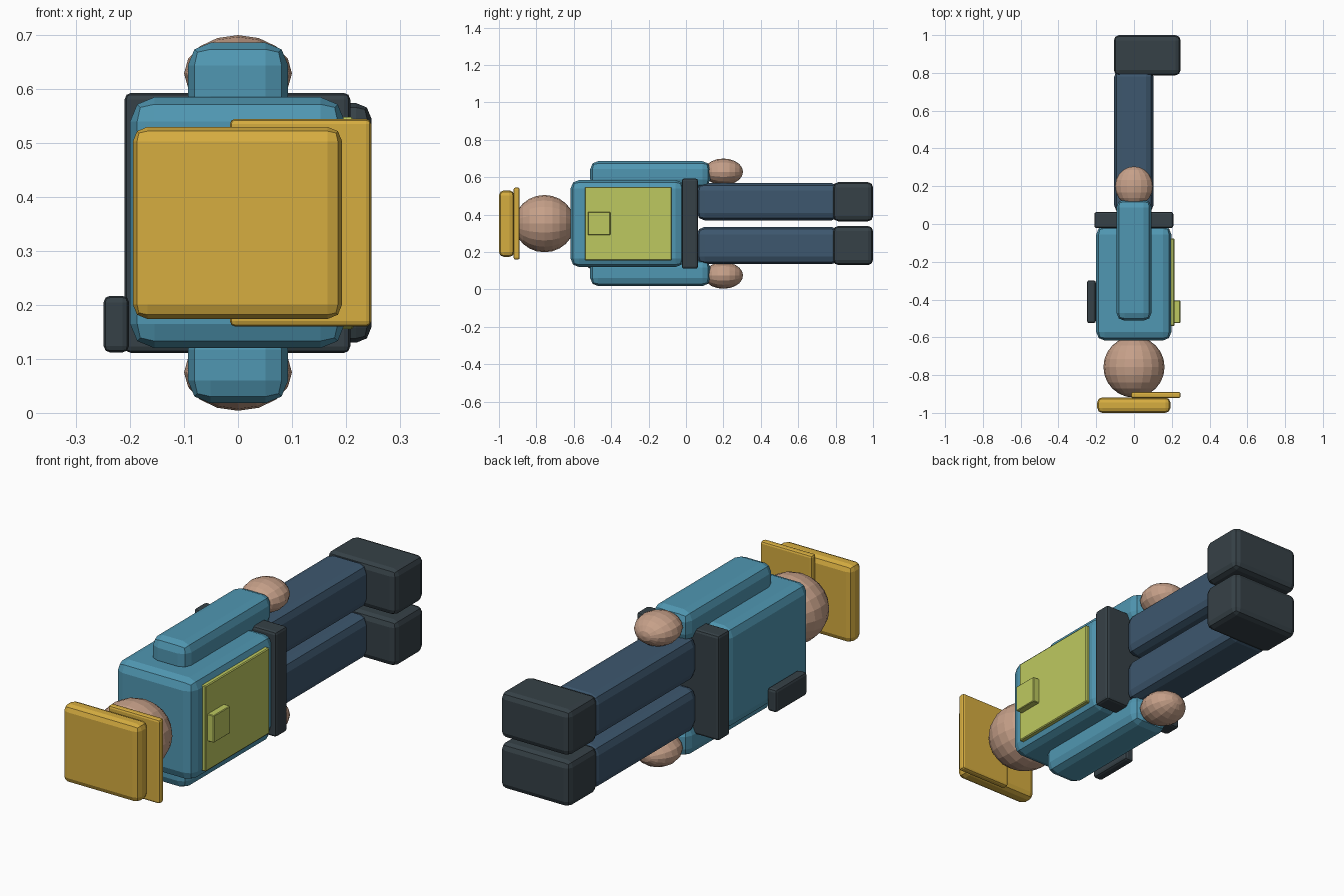
import bpy, bmesh
from mathutils import Matrix

if "Cube" in bpy.data.objects:
    bpy.data.objects.remove(bpy.data.objects["Cube"])


def srgb(r, g, b):
    f = lambda c: (c / 255 / 12.92) if c < 10 else ((c / 255 + 0.055) / 1.055) ** 2.4
    return (f(r), f(g), f(b), 1.0)


def material(name, rgb):
    m = bpy.data.materials.new(name)
    m.diffuse_color = srgb(*rgb)
    m.use_nodes = True
    m.node_tree.nodes["Principled BSDF"].inputs["Base Color"].default_value = m.diffuse_color
    return m


YELLOW = material("helmet yellow", (214, 173, 64))
LIME = material("vest lime", (190, 201, 96))
TEAL = material("shirt teal", (80, 151, 178))
NAVY = material("trouser navy", (61, 87, 110))
DARK = material("dark grey", (54, 65, 71))
SKIN = material("skin", (198, 160, 137))

MID_Z = 0.352  # mirror plane between left and right limbs


def finish(name, bm, mat):
    bmesh.ops.recalc_face_normals(bm, faces=bm.faces)
    mesh = bpy.data.meshes.new(name)
    bm.to_mesh(mesh)
    bm.free()
    mesh.materials.append(mat)
    obj = bpy.data.objects.new(name, mesh)
    bpy.context.collection.objects.link(obj)
    return obj


def box(name, xr, yr, zr, bevel, mat, segments=2):
    """Bevelled box given by its ranges along each axis."""
    bm = bmesh.new()
    bmesh.ops.create_cube(bm, size=1)
    for v in bm.verts:
        for i, (lo, hi) in enumerate((xr, yr, zr)):
            v.co[i] = lo if v.co[i] < 0 else hi
    obj = finish(name, bm, mat)
    if bevel:
        mod = obj.modifiers.new("Bevel", 'BEVEL')
        mod.width = bevel
        mod.segments = segments
        mod.limit_method = 'NONE'
    return obj


def ball(name, centre, radii, mat, segs=20, rings=12):
    """Faceted ellipsoid with its poles along y."""
    bm = bmesh.new()
    mat4 = (Matrix.Translation(centre) @ Matrix.Diagonal((*radii, 1))
            @ Matrix.Rotation(1.5707963, 4, 'X'))
    bmesh.ops.create_uvsphere(bm, u_segments=segs, v_segments=rings,
                              radius=1, matrix=mat4)
    return finish(name, bm, mat)


# Head and helmet
ball("head", (0, -0.757, MID_Z), (0.162, 0.162, 0.153), SKIN)
box("helmet_shell", (-0.195, 0.193), (-1.0, -0.918), (0.174, 0.53), 0.027, YELLOW)
box("helmet_brim", (-0.015, 0.247), (-0.922, -0.889), (0.16, 0.545), 0.01, YELLOW)

# Body and belt
box("torso", (-0.2, 0.198), (-0.617, -0.01), (0.12, 0.585), 0.045, TEAL)
box("belt", (-0.21, 0.208), (-0.022, 0.064), (0.111, 0.593), 0.012, DARK)

# Vest panel with badge, and a radio on the back
box("vest_panel", (0.185, 0.214), (-0.54, -0.077), (0.155, 0.548), 0.004, LIME, 1)
box("badge", (0.205, 0.245), (-0.525, -0.405), (0.29, 0.415), 0.003, LIME, 1)
box("radio", (-0.249, -0.202), (-0.525, -0.298), (0.112, 0.217), 0.012, DARK)

# Limbs on both sides
for side, s in (("left", 1), ("right", -1)):
    def zr(a, b):
        return tuple(sorted((MID_Z + s * a, MID_Z + s * b)))
    box(side + "_arm", (-0.093, 0.093), (-0.512, 0.13), zr(0.193, 0.334), 0.042, TEAL)
    ball(side + "_hand", (0, 0.2, MID_Z + s * 0.277), (0.1, 0.105, 0.071), SKIN, 16, 10)
    box(side + "_leg", (-0.105, 0.103), (0.058, 0.82), zr(0.018, 0.216), 0.04, NAVY)
    box(side + "_boot", (-0.107, 0.247), (0.787, 1.0), zr(0.012, 0.222), 0.028, DARK)
